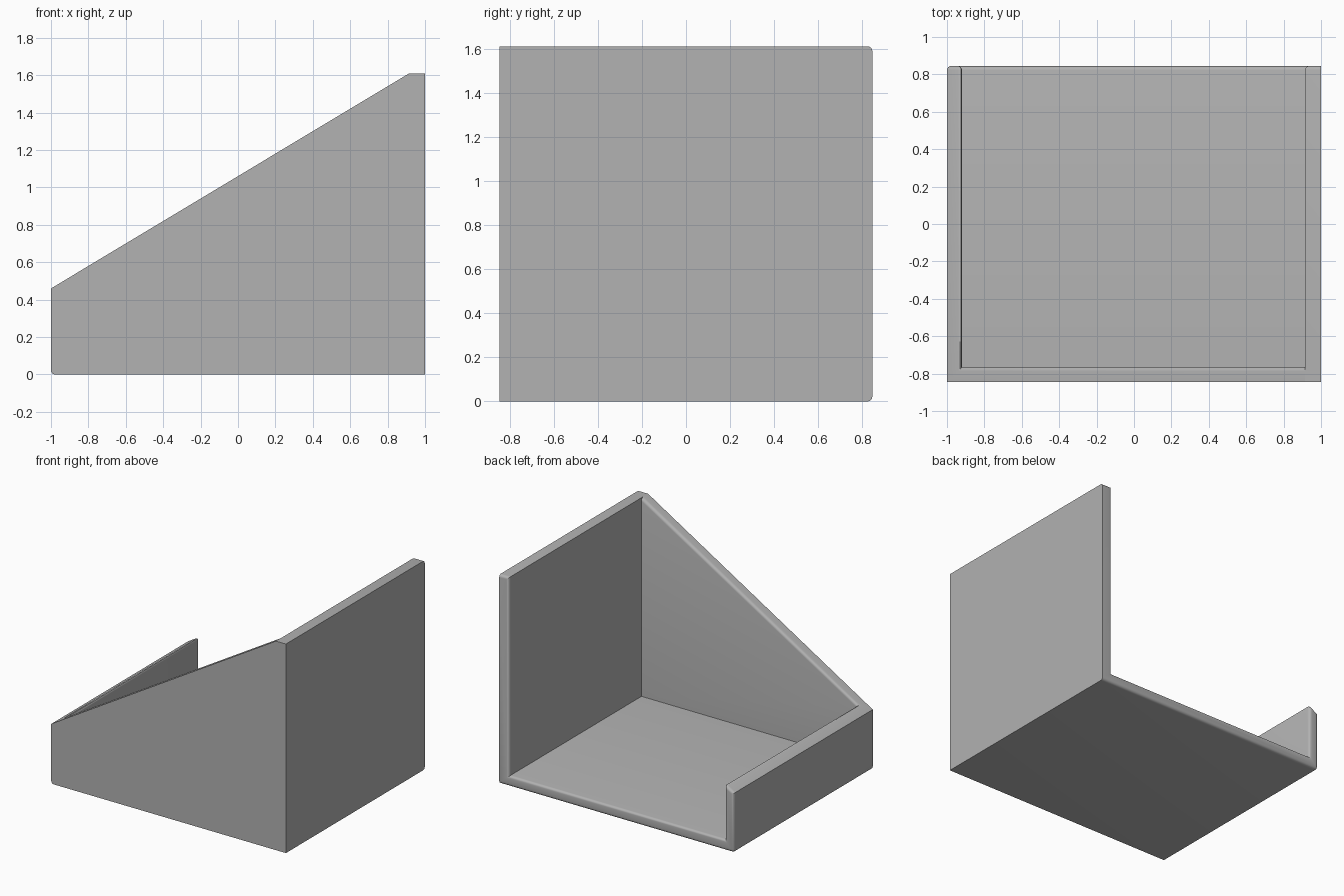
import bpy
import bmesh
import math

cube = bpy.data.objects.get("Cube")
if cube:
    bpy.data.objects.remove(cube, do_unlink=True)

# Main dimensions
HALF_Y, HEIGHT, LOW = 0.845, 1.61, 0.46
LEFT_IN, RIGHT_IN, FRONT_IN, FLOOR = -0.92, 0.915, -0.765, 0.08
ROUND = 0.022

grey = bpy.data.materials.new("plain grey")
grey.use_nodes = True
grey.diffuse_color = (0.445, 0.445, 0.445, 1)
grey.node_tree.nodes["Principled BSDF"].inputs["Base Color"].default_value = grey.diffuse_color


def prism(name, profile, y0, y1):
    """Extrude an x-z profile along y."""
    bm = bmesh.new()
    face = bm.faces.new([bm.verts.new((x, y0, z)) for x, z in profile])
    moved = bmesh.ops.extrude_face_region(bm, geom=[face])["geom"]
    for v in moved:
        if isinstance(v, bmesh.types.BMVert):
            v.co.y = y1
    bmesh.ops.recalc_face_normals(bm, faces=bm.faces)
    mesh = bpy.data.meshes.new(name)
    bm.to_mesh(mesh)
    bm.free()
    mesh.materials.append(grey)
    obj = bpy.data.objects.new(name, mesh)
    bpy.context.collection.objects.link(obj)
    return obj


# Sloped block, hollowed from the top and the open back
holder = prism("open_sloped_holder",
               [(-1, 0), (1, 0), (1, HEIGHT), (RIGHT_IN, HEIGHT), (-1, LOW)],
               -HALF_Y, HALF_Y)
cutter = prism("hollow_cutter",
               [(LEFT_IN, FLOOR), (RIGHT_IN, FLOOR), (RIGHT_IN, 2), (LEFT_IN, 2)],
               FRONT_IN, 1.2)
cutter.hide_render = True
cut = holder.modifiers.new("hollow", "BOOLEAN")
cut.object, cut.operation, cut.solver = cutter, "DIFFERENCE", "EXACT"
bpy.context.view_layer.objects.active = holder
holder.select_set(True)
bpy.ops.object.modifier_apply(modifier=cut.name)
bpy.data.objects.remove(cutter, do_unlink=True)


def rounded(edge):
    """Pick the edges that are softened."""
    a, b = (v.co for v in edge.verts)

    def both(axis, value):
        return all(abs(p[axis] - value) < 1e-3 for p in (a, b))

    if both(1, HALF_Y):                       # open back rim
        return not both(0, 1)
    if both(1, FRONT_IN):                     # sloped inner rim of the front wall
        return abs(a.x - b.x) > 0.1 and abs(a.z - b.z) > 0.1
    if both(0, LEFT_IN):                      # inner top of the low wall
        return min(a.z, b.z) > LOW
    return both(0, -1) and both(2, 0)         # bottom of the low wall


bm = bmesh.new()
bm.from_mesh(holder.data)
bmesh.ops.remove_doubles(bm, verts=bm.verts, dist=1e-4)
bmesh.ops.dissolve_limit(bm, angle_limit=math.radians(1), verts=bm.verts, edges=bm.edges)
bmesh.ops.bevel(bm, geom=[e for e in bm.edges if rounded(e)], offset=ROUND,
                offset_type="OFFSET", segments=4, profile=0.5,
                affect="EDGES", clamp_overlap=True)
bmesh.ops.recalc_face_normals(bm, faces=bm.faces)
bm.to_mesh(holder.data)
bm.free()
bpy.ops.object.shade_smooth_by_angle(angle=math.radians(30))
